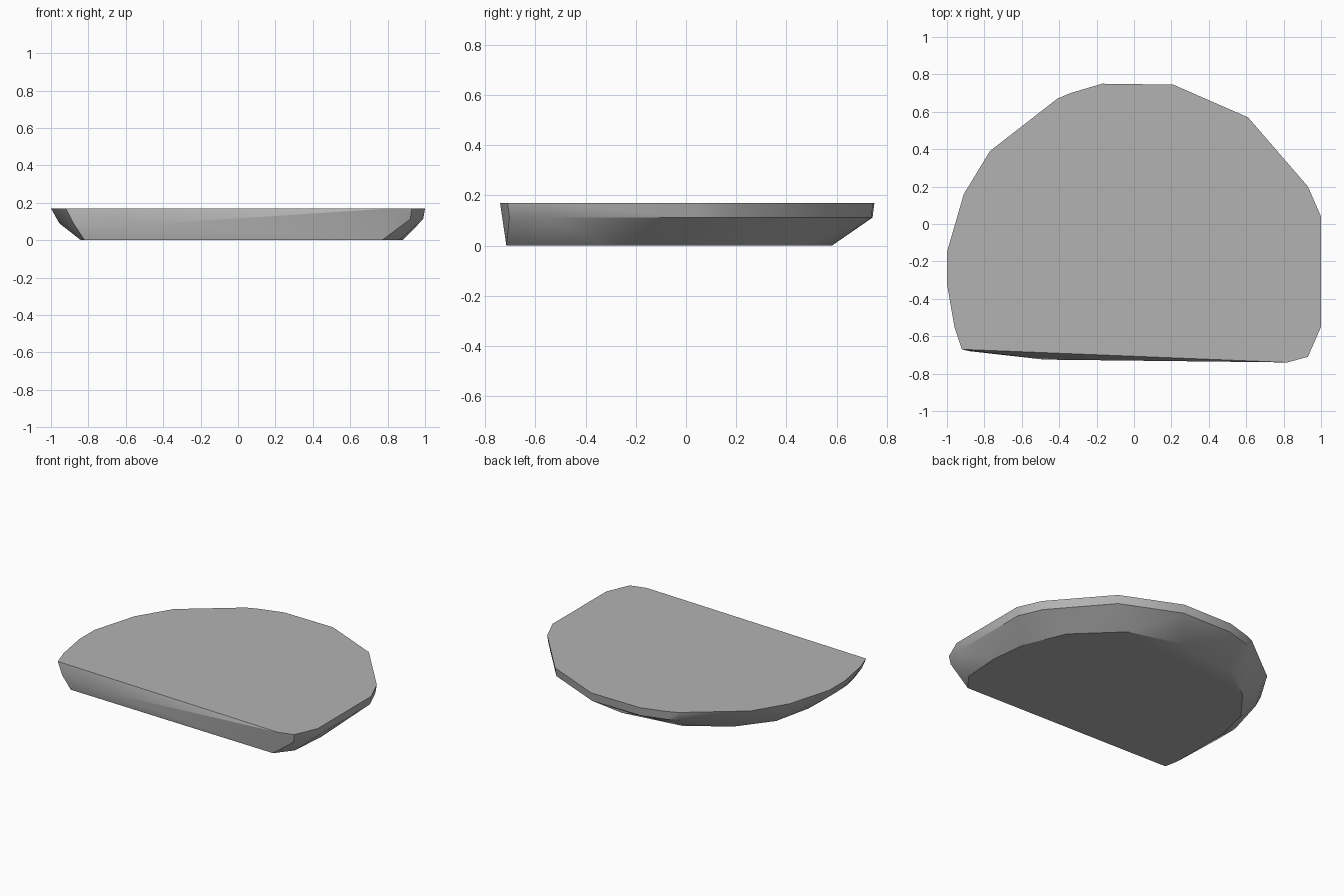
import bpy
import bmesh
import math

cube = bpy.data.objects.get("Cube")
if cube:
    bpy.data.objects.remove(cube, do_unlink=True)

# Stone colour
stone = bpy.data.materials.new("grey stone")
stone.use_nodes = True
grey = (0.45, 0.45, 0.45, 1)
stone.diffuse_color = grey
bsdf = stone.node_tree.nodes["Principled BSDF"]
bsdf.inputs["Base Color"].default_value = grey
bsdf.inputs["Roughness"].default_value = 0.9

# Outlines of the flat top and the smaller flat base
top_z = 0.17
top = [(-1, -.15), (-1, -.32), (-.96, -.55), (-.92, -.67), (.82, -.74),
       (.93, -.71), (1, -.55), (1, .04), (.93, .2), (.61, .57), (.21, .745),
       (-.17, .75), (-.34, .7), (-.41, .67), (-.77, .39), (-.91, .16)]
base = [(.77, -.715), (.86, -.6), (.88, -.33), (.85, -.07), (.73, .21),
        (.45, .48), (.09, .58), (-.34, .52), (-.61, .34), (-.78, .12),
        (-.84, -.15), (-.84, -.57), (-.82, -.67)]


def rim_point(x, y):
    """Widest part of the undercut below the top edge; leans in more on -x."""
    lean = 0.955 if x < -0.5 else 0.99
    height = 0.09 if x < -0.9 else 0.112
    return (x * lean, y * 0.99, height)


points = [(x, y, top_z) for x, y in top]
points += [(x, y, 0) for x, y in base]
points += [rim_point(x, y) for x, y in top if y > -0.6 or x > 0.9]
# Ridge across the broken front face
points += [(-.88, -.68, .09), (-.48, -.725, .085)]

# Stone slab wrapped around the outlines
bm = bmesh.new()
for p in points:
    bm.verts.new(p)
hull = bmesh.ops.convex_hull(bm, input=bm.verts)
loose = {v for v in hull["geom_interior"] + hull["geom_unused"]
         if isinstance(v, bmesh.types.BMVert) and not v.link_faces}
bmesh.ops.delete(bm, geom=list(loose), context="VERTS")
bmesh.ops.dissolve_limit(bm, angle_limit=math.radians(1),
                         verts=bm.verts, edges=bm.edges)
bmesh.ops.recalc_face_normals(bm, faces=bm.faces)
mesh = bpy.data.meshes.new("stone_slab")
bm.to_mesh(mesh)
bm.free()
mesh.materials.append(stone)

slab = bpy.data.objects.new("stone_slab", mesh)
bpy.context.collection.objects.link(slab)
bpy.ops.object.select_all(action="DESELECT")
slab.select_set(True)
bpy.context.view_layer.objects.active = slab
bpy.ops.object.shade_smooth_by_angle(angle=math.radians(30))
